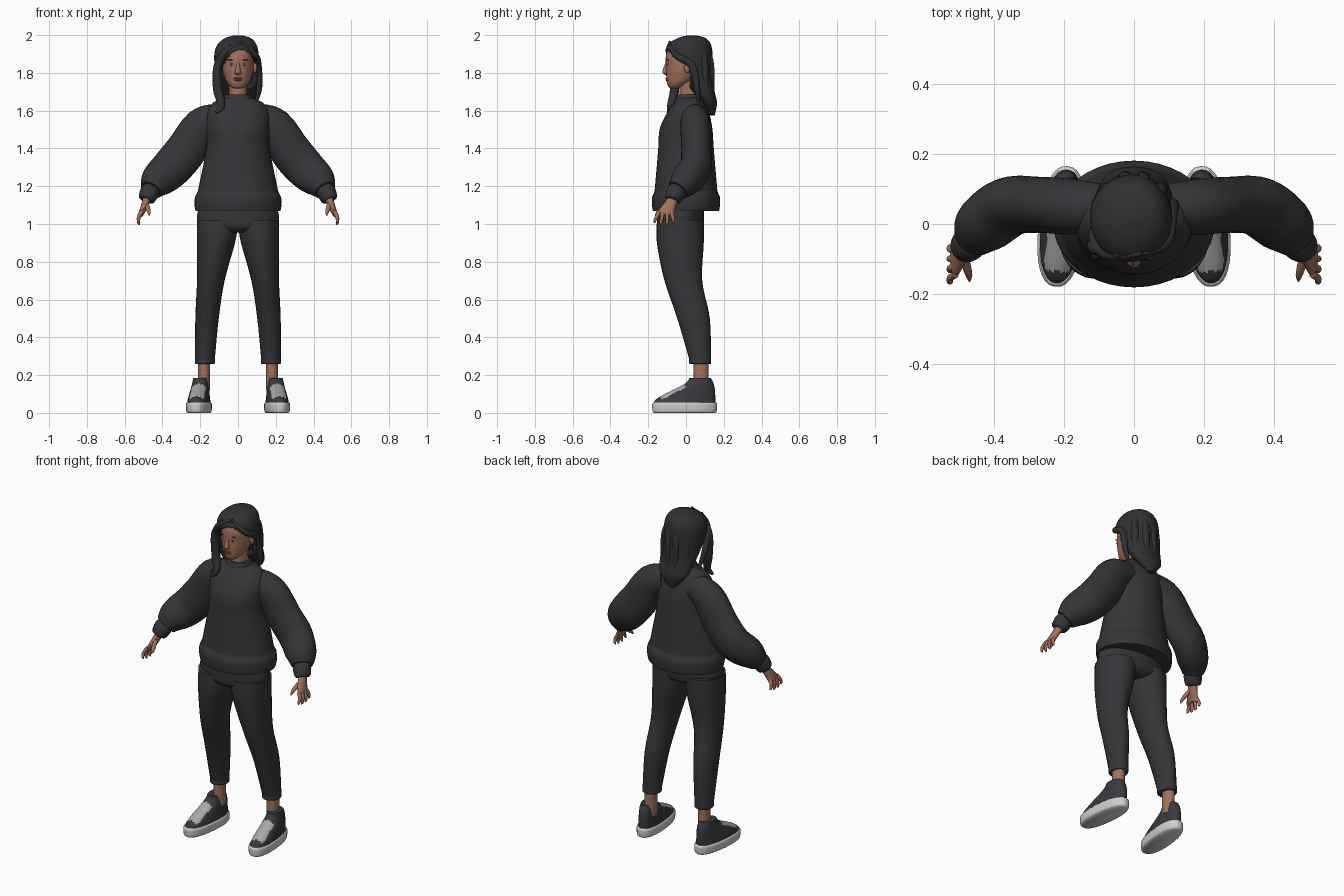
import bpy, bmesh, math
from mathutils import Vector

if "Cube" in bpy.data.objects:
    bpy.data.objects.remove(bpy.data.objects["Cube"], do_unlink=True)


def material(name, red, green, blue):
    mat = bpy.data.materials.new(name)
    mat.use_nodes = True
    mat.diffuse_color = (red, green, blue, 1)
    shader = mat.node_tree.nodes["Principled BSDF"]
    shader.inputs["Base Color"].default_value = mat.diffuse_color
    return mat


CLOTH = material("charcoal cloth", .036, .036, .041)
HAIR = material("black hair", .03, .03, .033)
SKIN = material("brown skin", .36, .165, .105)
LIPS = material("lips", .27, .09, .07)
WHITE = material("eye white", .6, .57, .53)
SHOE = material("dark shoe", .04, .041, .048)
SOLE = material("pale sole", .62, .62, .6)
GREY = material("grey tongue", .4, .4, .4)


def finish(name, bm, mats):
    """Turn a bmesh into a smooth object."""
    bmesh.ops.recalc_face_normals(bm, faces=bm.faces)
    mesh = bpy.data.meshes.new(name)
    bm.to_mesh(mesh)
    bm.free()
    obj = bpy.data.objects.new(name, mesh)
    bpy.context.collection.objects.link(obj)
    for mat in mats:
        mesh.materials.append(mat)
    bpy.ops.object.select_all(action='DESELECT')
    obj.select_set(True)
    bpy.context.view_layer.objects.active = obj
    bpy.ops.object.shade_smooth_by_angle(angle=math.radians(50))
    return obj


def at(x=0, y=0, z=0, wide=0, deep=None):
    """One elliptical cross-section: centre and two radii."""
    return (x, y, z, wide, wide if deep is None else deep)


def smooth_path(rings, steps):
    """Catmull-Rom interpolation between cross-sections."""
    out = []
    last = len(rings) - 1
    for i in range(last):
        around = [rings[min(max(i + k, 0), last)] for k in (-1, 0, 1, 2)]
        for step in range(steps):
            t = step / steps
            out.append([b + t / 2 * (c - a + t * (2 * a - 5 * b + 4 * c - d + t * (3 * (b - c) + d - a)))
                        for a, b, c, d in zip(*around)])
    return out + [rings[last]]


def loft(name, rings, mats, sides=24, steps=5, level=True, power=1, side=1, keep=None):
    """Skin the cross-sections; level ones stay flat, others follow the path."""
    path = smooth_path([(side * x, *rest) for x, *rest in rings], steps)
    centres = [Vector(p[:3]) for p in path]
    bm = bmesh.new()
    loops = []
    for i, (*_, wide, deep) in enumerate(path):
        across, along = Vector((1, 0, 0)), Vector((0, 1, 0))
        if not level:
            ahead = (centres[min(i + 1, len(path) - 1)] - centres[max(i - 1, 0)]).normalized()
            across = ahead.cross(along).normalized()
            along = ahead.cross(across)
        loop = []
        for k in range(sides):
            angle = math.tau * k / sides
            c, s = (math.copysign(abs(f) ** power, f) for f in (math.cos(angle), math.sin(angle)))
            loop.append(bm.verts.new(centres[i] + across * c * wide + along * s * deep))
        loops.append(loop)
    for low, high in zip(loops, loops[1:]):
        for k in range(sides):
            bm.faces.new((low[k - 1], low[k], high[k], high[k - 1]))
    bm.faces.new(loops[0])
    bm.faces.new(loops[-1])
    if keep:
        gone = [f for f in bm.faces if not keep(f.calc_center_median())]
        bmesh.ops.delete(bm, geom=gone, context='FACES')
    return finish(name, bm, mats)


def strand(name, points, thick):
    """A hair lock that is full in the middle and thin at both ends."""
    rings = [at(*point, wide=thick * (.3 + .7 * math.sin(math.pi * i / (len(points) - 1))))
             for i, point in enumerate(points)]
    loft(name, rings, [HAIR], level=False, sides=14, steps=8)


def ball(name, location, size, mat):
    bm = bmesh.new()
    bmesh.ops.create_uvsphere(bm, u_segments=16, v_segments=10, radius=1)
    bmesh.ops.scale(bm, vec=size, verts=bm.verts)
    bmesh.ops.translate(bm, vec=location, verts=bm.verts)
    finish(name, bm, [mat])


# Sweater body with hem band and collar
loft("sweater", [at(z=1.07, wide=.225, deep=.175), at(z=1.1, wide=.23, deep=.18),
                 at(z=1.14, wide=.228, deep=.18), at(z=1.17, wide=.214, deep=.168),
                 at(z=1.2, wide=.207, deep=.164), at(z=1.4, wide=.168, deep=.147),
                 at(z=1.5, wide=.168, deep=.14), at(y=.01, z=1.58, wide=.168, deep=.115),
                 at(y=.02, z=1.64, wide=.135, deep=.082), at(y=.02, z=1.67, wide=.07, deep=.064)],
     [CLOTH], sides=40)
loft("collar", [at(y=.018, z=1.64, wide=.08, deep=.075), at(y=.017, z=1.67, wide=.074, deep=.068),
                at(y=.016, z=1.685, wide=.065, deep=.06)], [CLOTH])

# Trouser seat
loft("trouser_seat", [at(y=-.03, z=.955, wide=.14, deep=.08), at(y=-.03, z=.98, wide=.19, deep=.117),
                      at(y=-.03, z=1.03, wide=.217, deep=.125), at(y=-.03, z=1.12, wide=.2, deep=.125)],
     [CLOTH], sides=32)

for side, word in ((1, "left"), (-1, "right")):
    # Trouser leg, gathered hem and ankle
    loft(word + "_trouser_leg", [at(x=.175, y=.075, z=.28, wide=.052, deep=.057),
                                 at(x=.164, y=.04, z=.5, wide=.062, deep=.086),
                                 at(x=.144, y=-.014, z=.7, wide=.073, deep=.1),
                                 at(x=.116, y=-.03, z=.9, wide=.1, deep=.124),
                                 at(x=.106, y=-.03, z=1.02, wide=.111, deep=.124)], [CLOTH], side=side)
    loft(word + "_trouser_hem", [at(x=.175, y=.075, z=z, wide=wide, deep=wide + .005)
                                 for z, wide in ((.258, .047), (.265, .053), (.3, .052))],
         [CLOTH], side=side)
    loft(word + "_ankle", [at(x=.18, y=.08, z=z, wide=.032, deep=.04) for z in (.12, .29)],
         [SKIN], side=side)

    # Shoe: flat sole, and an upper whose toe slopes back as it rises
    sole = loft(word + "_shoe_sole", [at(z=z, wide=.066 - inset, deep=.173 - inset)
                                      for z, inset in ((0, .01), (.01, .002), (.045, 0), (.056, .006))],
                [SOLE], sides=32, power=.85)
    levels = []
    for step in range(9):
        t = step / 8
        toe = -.165 + .19 * t * t * (3 - 2 * t)
        heel = .163 - .025 * t ** 4
        levels.append(at(y=(toe + heel) / 2, z=.05 + .135 * t, wide=.06 - .022 * t, deep=(heel - toe) / 2))
    upper = loft(word + "_shoe_upper", levels, [SHOE, GREY], sides=48, steps=3, power=.9)
    for face in upper.data.polygons:
        x, y, z = face.center
        if -.13 < y < 0 and abs(x) < .038 and .075 < z < .155:
            face.material_index = 1
    for part in (sole, upper):
        part.location = (side * .207, -.007, 0)
        part.rotation_euler.z = side * .1

    # Sleeve and cuff
    loft(word + "_sleeve", [at(x=.09, y=.045, z=1.565, wide=.075, deep=.07),
                            at(x=.19, y=.05, z=1.52, wide=.097, deep=.08),
                            at(x=.275, y=.055, z=1.39, wide=.108, deep=.08),
                            at(x=.355, y=.05, z=1.295, wide=.106, deep=.084),
                            at(x=.425, z=1.23, wide=.092, deep=.082),
                            at(x=.46, y=-.04, z=1.18, wide=.06)],
         [CLOTH], side=side, level=False, sides=28)
    loft(word + "_cuff", [at(x=.458, y=-.042, z=1.185, wide=.045), at(x=.468, y=-.052, z=1.168, wide=.051),
                          at(x=.483, y=-.068, z=1.135, wide=.045), at(x=.487, y=-.072, z=1.126, wide=.036)],
         [CLOTH], side=side, level=False)

    # Hand with four spread fingers and a thumb
    loft(word + "_palm", [at(x=.472, y=-.056, z=1.16, wide=.025, deep=.028),
                          at(x=.49, y=-.08, z=1.11, wide=.02, deep=.031),
                          at(x=.512, y=-.108, z=1.055, wide=.014, deep=.042),
                          at(x=.515, y=-.111, z=1.045, wide=.006, deep=.035)],
         [SKIN], side=side, level=False, sides=16)
    for n, finger in enumerate(("index", "middle", "ring", "little")):
        spread = n - 1.5
        base, tip = .022 * spread - .11, .033 * spread - .116
        low = .99 + .01 * abs(spread)
        loft(f"{word}_{finger}_finger", [at(x=.51, y=base, z=1.065, wide=.011),
                                         at(x=.525, y=(base + tip) / 2, z=1.04, wide=.01),
                                         at(x=.526, y=tip, z=low + .012, wide=.008),
                                         at(x=.52, y=tip, z=low, wide=.003)],
             [SKIN], side=side, level=False, sides=10)
    loft(word + "_thumb", [at(x=.488, y=-.09, z=1.11, wide=.014), at(x=.473, y=-.14, z=1.07, wide=.011),
                           at(x=.47, y=-.163, z=1.046, wide=.003)],
         [SKIN], side=side, level=False, sides=10)

    # Eye, brow and ear
    ball(word + "_eye", (side * .034, -.096, 1.846), (.015, .006, .007), WHITE)
    ball(word + "_iris", (side * .034, -.1, 1.846), (.006, .004, .006), HAIR)
    ball(word + "_brow", (side * .036, -.097, 1.868), (.019, .005, .003), HAIR)
    ball(word + "_ear", (side * .09, .008, 1.83), (.012, .019, .032), SKIN)

# Neck, head, nose and mouth
loft("neck", [at(y=.015, z=z, wide=.048, deep=.05) for z in (1.63, 1.78)], [SKIN])
loft("head", [at(y=-.06, z=1.718, wide=.018), at(y=-.056, z=1.725, wide=.036),
              at(y=-.04, z=1.745, wide=.055, deep=.06), at(y=-.018, z=1.775, wide=.07, deep=.086),
              at(y=-.003, z=1.82, wide=.082, deep=.103), at(y=.005, z=1.9, wide=.086, deep=.11),
              at(y=.01, z=1.95, wide=.07, deep=.085), at(y=.01, z=1.978, wide=.025)],
     [SKIN], sides=32)
loft("nose", [at(y=-.1, z=1.86, wide=.006), at(y=-.111, z=1.81, wide=.014),
              at(y=-.107, z=1.797, wide=.018, deep=.014), at(y=-.1, z=1.788, wide=.007)],
     [SKIN], sides=16)
for name, height in (("upper_lip", 1.771), ("lower_lip", 1.762)):
    ball(name, (0, -.1, height), (.023, .009, .005), LIPS)


# Hair cap, open around the face and the left ear
def is_hair(centre):
    hairline = 1.927 - 9 * (centre.x - .015) ** 2
    edge = .022 if centre.x > 0 else -.03
    return centre.y > edge or centre.z > hairline


cap = loft("hair_cap", [at(y=.14, z=1.575, wide=.02, deep=.012), at(y=.122, z=1.64, wide=.082, deep=.042),
                        at(y=.092, z=1.7, wide=.104, deep=.06), at(x=-.005, y=.05, z=1.78, wide=.112, deep=.093),
                        at(x=-.008, y=.025, z=1.85, wide=.117), at(x=-.008, y=.015, z=1.91, wide=.116, deep=.125),
                        at(x=-.005, y=.02, z=1.955, wide=.1, deep=.11), at(y=.03, z=1.985, wide=.066, deep=.072),
                        at(y=.03, z=1.999, wide=.02)], [HAIR], sides=56, steps=7, keep=is_hair)
shell = cap.modifiers.new("thickness", 'SOLIDIFY')
shell.thickness = .028
shell.offset = -1

# Hair locks: side-parted fringe, long front lock and back strands
strand("front_lock", [(-.04, -.09, 1.95), (-.105, -.07, 1.85), (-.108, -.06, 1.72),
                      (-.088, -.08, 1.63), (-.115, -.095, 1.59)], .025)
strand("right_fringe", [(.025, -.085, 1.965), (-.075, -.085, 1.9), (-.112, -.03, 1.78), (-.09, .02, 1.64)], .021)
strand("left_fringe", [(.015, -.088, 1.965), (.09, -.055, 1.895), (.105, .03, 1.84),
                       (.112, .058, 1.72), (.095, .065, 1.64)], .02)
for n in range(4):
    x = .048 * (n - 1.5)
    back = .125 - 6 * x * x
    strand(f"back_strand_{n + 1}", [(x / 2, .06, 1.975), (x, back, 1.88), (x, back + .01, 1.72),
                                    (x / 2, .142, 1.59)], .022)
